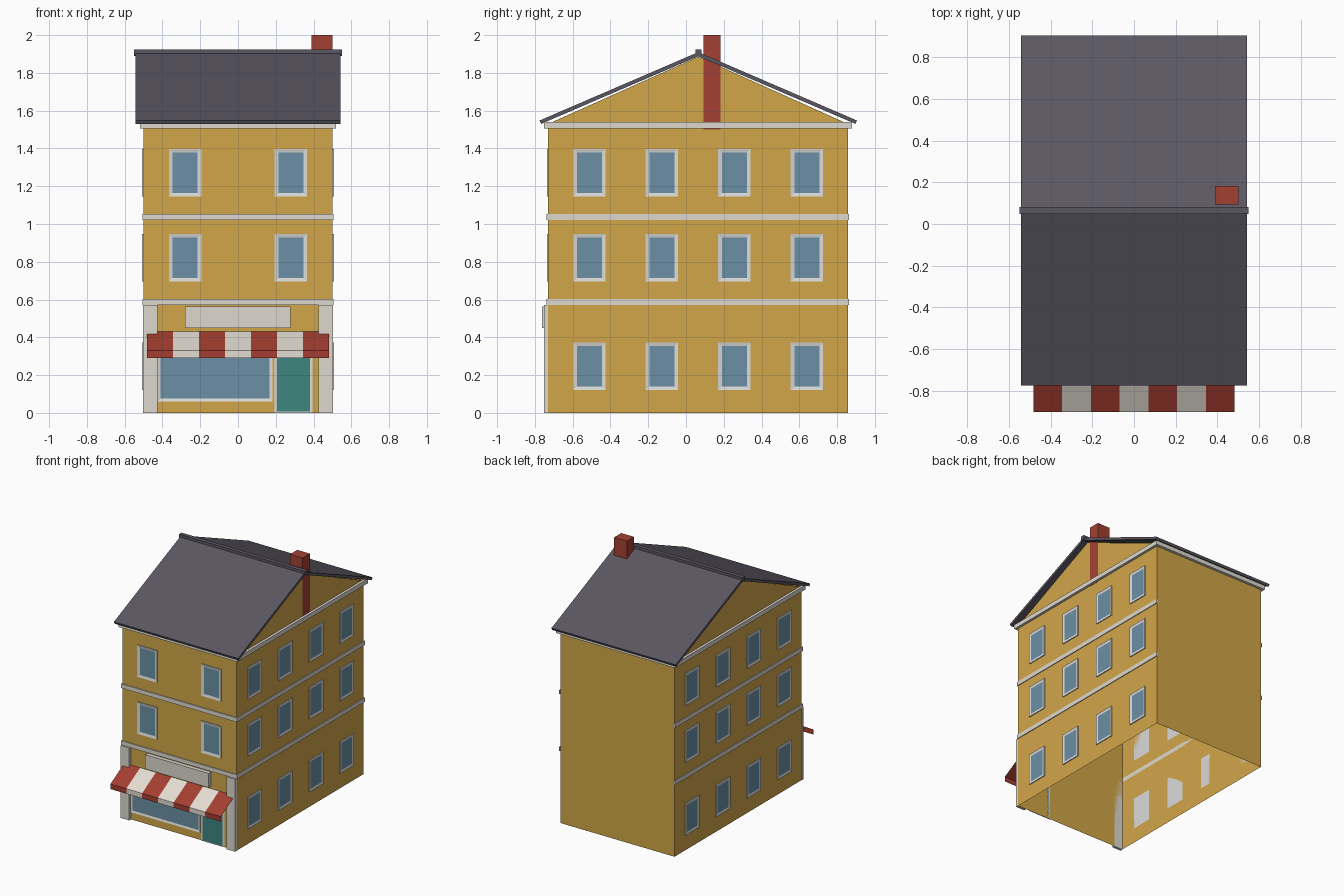
import bpy, bmesh
from mathutils import Vector

cube = bpy.data.objects.get("Cube")
if cube:
    bpy.data.objects.remove(cube, do_unlink=True)


def material(name, *srgb):
    color = [(c / 255) ** 2.2 for c in srgb] + [1]
    m = bpy.data.materials.new(name)
    m.use_nodes = True
    m.diffuse_color = color
    m.node_tree.nodes["Principled BSDF"].inputs["Base Color"].default_value = color
    return m


OCHRE = material("ochre plaster", 208, 165, 74)
STONE = material("pale stone", 221, 216, 205)
FRAME = material("window frame white", 218, 218, 216)
GLASS = material("blue glass", 106, 143, 163)
SLATE = material("dark slate", 92, 88, 99)
BRICK = material("brick red", 162, 66, 53)
CANVAS_RED = material("awning red", 164, 64, 52)
CANVAS_WHITE = material("awning white", 226, 220, 209)
DOOR = material("teal door", 64, 133, 126)


def finish(name, bm, *mats):
    mesh = bpy.data.meshes.new(name)
    bm.to_mesh(mesh)
    bm.free()
    obj = bpy.data.objects.new(name, mesh)
    for m in mats:
        mesh.materials.append(m)
    bpy.context.collection.objects.link(obj)
    return obj


def box_mesh(x, y, z):
    bm = bmesh.new()
    bmesh.ops.create_cube(bm, size=1)
    for v in bm.verts:
        v.co = [r[0] if c < 0 else r[1] for r, c in zip((x, y, z), v.co)]
    return bm


def box(name, x, y, z, mat):
    return finish(name, box_mesh(x, y, z), mat)


def prism_mesh(profile, half_width):
    """Extrude a side profile of (y, z) points across x."""
    bm = bmesh.new()
    face = bm.faces.new([bm.verts.new((-half_width, y, z)) for y, z in profile])
    new = bmesh.ops.extrude_face_region(bm, geom=[face])["geom"]
    moved = [g for g in new if isinstance(g, bmesh.types.BMVert)]
    bmesh.ops.translate(bm, verts=moved, vec=(2 * half_width, 0, 0))
    bmesh.ops.recalc_face_normals(bm, faces=bm.faces)
    return bm


def framed_panel(name, normal, x, y, z, border, fill):
    """Thin plate whose outer face is inset into a frame around a recessed panel."""
    bm = box_mesh(x, y, z)
    normal = Vector(normal)
    bm.normal_update()
    face = next(f for f in bm.faces if f.normal.dot(normal) > 0.9)
    bmesh.ops.inset_region(bm, faces=[face], thickness=border, use_even_offset=True)
    face.material_index = 1
    bmesh.ops.translate(bm, verts=face.verts, vec=normal * -0.004)
    return finish(name, bm, FRAME, fill)


W, FRONT, BACK, RIDGE = 0.5, -0.73, 0.857, 0.065
EAVE, PEAK = 1.53, 1.886

# House shell with gables, open underneath
bm = prism_mesh([(FRONT, 0), (BACK, 0), (BACK, EAVE), (RIDGE, PEAK), (FRONT, EAVE)], W)
bottom = [f for f in bm.faces if f.normal.z < -0.9]
bmesh.ops.delete(bm, geom=bottom, context="FACES_ONLY")
finish("house_walls", bm, OCHRE)

# Roof slopes and ridge cap
for name, s in (("front", -1), ("back", 1)):
    eave_y = RIDGE + s * 0.832
    slope = [(RIDGE, PEAK + 0.002), (eave_y, EAVE), (eave_y + s * 0.008, EAVE + 0.018),
             (RIDGE, PEAK + 0.024)]
    finish(name + "_roof", prism_mesh(slope, 0.543), SLATE)
box("ridge_cap", (-0.55, 0.55), (RIDGE - 0.016, RIDGE + 0.016), (1.89, 1.924), SLATE)

# Chimney
box("chimney", (0.39, 0.501), (0.093, 0.183), (1.5, 2), BRICK)

# Floor bands on the front and both sides
for floor, z in (("lower", 0.57), ("upper", 1.02)):
    zs = (z, z + 0.033)
    box(floor + "_front_band", (-0.506, 0.506), (FRONT - 0.008, FRONT), zs, STONE)
    for side, s in (("right", -1), ("left", 1)):
        box(f"{floor}_{side}_band", sorted((s * W, s * 0.506)), (FRONT - 0.008, BACK + 0.006),
            zs, STONE)

# Cornice around all four walls
cz = (1.505, 1.54)
box("front_cornice", (-0.52, 0.52), (FRONT - 0.022, FRONT), cz, STONE)
box("back_cornice", (-0.52, 0.52), (BACK, BACK + 0.022), cz, STONE)
for side, s in (("right", -1), ("left", 1)):
    box(side + "_cornice", sorted((s * W, s * 0.52)), (FRONT, BACK), cz, STONE)

# Windows: four per floor on the sides, two on the upper front floors
for floor, z in enumerate((0.12, 0.695, 1.145)):
    zs = (z, z + 0.253)
    for side, s in (("right", -1), ("left", 1)):
        for i in range(4):
            y = -0.512 + i * 0.384
            framed_panel(f"{side}_window_{floor}_{i}", (s, 0, 0), sorted((s * W, s * 0.507)),
                         (y - 0.086, y + 0.086), zs, 0.02, GLASS)
        if floor:
            framed_panel(f"front_window_{floor}_{side}", (0, -1, 0),
                         (s * 0.28 - 0.086, s * 0.28 + 0.086), (FRONT - 0.007, FRONT),
                         zs, 0.02, GLASS)

# Shopfront: display window, door, pilasters and blank sign board
framed_panel("shop_window", (0, -1, 0), (-0.425, 0.183), (FRONT - 0.007, FRONT),
             (0.06, 0.4), 0.015, GLASS)
box("door_frame", (0.193, 0.395), (FRONT - 0.005, FRONT), (0, 0.405), FRAME)
box("shop_door", (0.207, 0.38), (FRONT - 0.009, FRONT), (0.008, 0.39), DOOR)
for side, s in (("right", -1), ("left", 1)):
    box(side + "_pilaster", sorted((s * 0.425, s * 0.502)), (FRONT - 0.022, FRONT),
        (0, 0.572), STONE)
box("sign_board", (-0.28, 0.277), (FRONT - 0.032, FRONT), (0.45, 0.563), STONE)

# Striped canvas awning: slope and hanging valance
bm = bmesh.new()
section = [(FRONT, 0.43), (-0.903, 0.33), (-0.903, 0.29)]
STRIPES, HALF = 7, 0.483
rows = [[bm.verts.new((-HALF + 2 * HALF * i / STRIPES, y, z)) for y, z in section]
        for i in range(STRIPES + 1)]
for i in range(STRIPES):
    for j in range(2):
        a, b = rows[i], rows[i + 1]
        f = bm.faces.new((a[j], a[j + 1], b[j + 1], b[j]))
        f.material_index = i % 2
finish("awning", bm, CANVAS_RED, CANVAS_WHITE)
